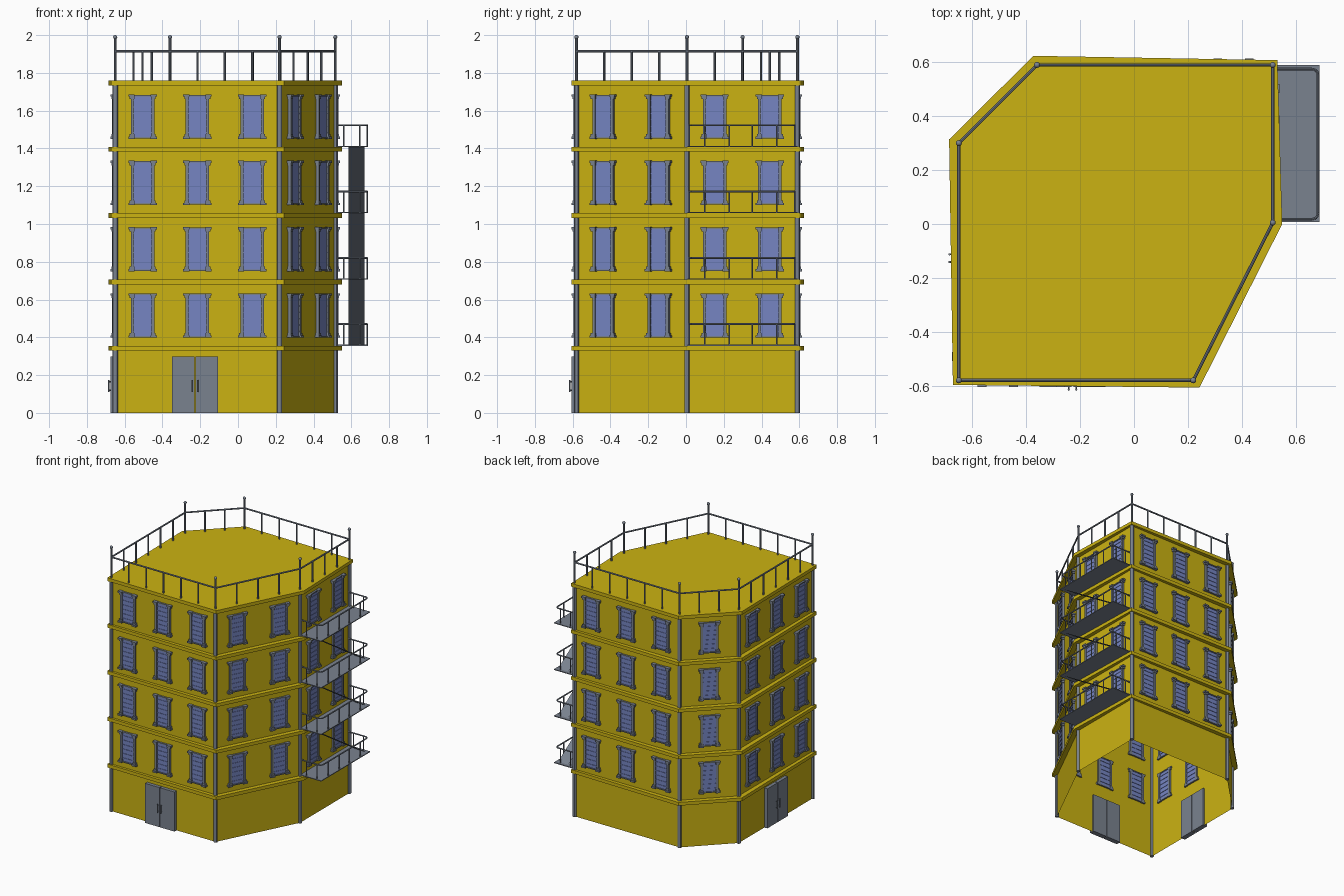
import bpy, bmesh, math
from mathutils import Matrix, Vector

cube = bpy.data.objects.get("Cube")
if cube:
    bpy.data.objects.remove(cube, do_unlink=True)


def material(name, color):
    m = bpy.data.materials.new(name)
    m.use_nodes = True
    m.diffuse_color = (*color, 1)
    m.node_tree.nodes["Principled BSDF"].inputs["Base Color"].default_value = (*color, 1)
    return m


YELLOW = material("ochre yellow", (0.6, 0.45, 0.006))
GREY = material("slate grey", (0.195, 0.225, 0.275))
BLUE = material("window blue", (0.18, 0.235, 0.54))

# Footprint of the walls and of the projecting ledges, counter-clockwise
WALL = [Vector(p) for p in [(-.65, -.58), (.22, -.58), (.515, .005), (.515, .59), (-.36, .59), (-.65, .3)]]
LEDGE = [Vector(p) for p in [(-.672, -.597), (.243, -.607), (.55, 0), (.532, .608), (-.373, .624), (-.686, .314)]]
FLOORS = [0.355 + 0.351 * i for i in range(5)]
ROOF = FLOORS[-1]
BAND = 0.025


def box(bm, lo, hi, mat=0):
    lo, hi = Vector(lo), Vector(hi)
    size = Matrix.Diagonal((*(hi - lo), 1))
    r = bmesh.ops.create_cube(bm, size=1, matrix=Matrix.Translation((lo + hi) / 2) @ size)
    for f in {f for v in r["verts"] for f in v.link_faces}:
        f.material_index = mat


def rod(bm, a, b, radius, sides=8):
    a, b = Vector(a), Vector(b)
    d = b - a
    turn = d.to_track_quat("Z", "Y").to_matrix().to_4x4()
    bmesh.ops.create_cone(bm, cap_ends=True, segments=sides, radius1=radius, radius2=radius,
                          depth=d.length, matrix=Matrix.Translation((a + b) / 2) @ turn)


def mesh_from(bm, name, mats):
    me = bpy.data.meshes.new(name)
    bm.to_mesh(me)
    bm.free()
    for m in mats:
        me.materials.append(m)
    return me


def place(me, name, matrix=None, smooth=False):
    ob = bpy.data.objects.new(name, me)
    bpy.context.collection.objects.link(ob)
    if matrix:
        ob.matrix_world = matrix
    if smooth:
        bpy.ops.object.select_all(action="DESELECT")
        ob.select_set(True)
        bpy.context.view_layer.objects.active = ob
        bpy.ops.object.shade_smooth_by_angle()
    return ob


def ring(bm, pts, z):
    return [bm.verts.new((p.x, p.y, z)) for p in pts]


def bridge(bm, a, b):
    for i in range(len(a)):
        j = (i + 1) % len(a)
        bm.faces.new((a[i], a[j], b[j], b[i]))


def sides():
    for i, a in enumerate(WALL):
        yield a, WALL[(i + 1) % len(WALL)]


def wall_frame(a, b, t, z=0):
    # Local x runs along the wall, local -y points outward
    d = (b - a).normalized()
    p = a.lerp(b, t)
    return Matrix(((d.x, -d.y, 0, p.x), (d.y, d.x, 0, p.y), (0, 0, 1, z), (0, 0, 0, 1)))


# Hollow outer walls, open underneath
bm = bmesh.new()
bridge(bm, ring(bm, WALL, 0), ring(bm, WALL, ROOF - BAND))
place(mesh_from(bm, "walls", [YELLOW]), "walls")

# Floor ledges wrap the walls
for k, z in enumerate(FLOORS[:-1]):
    bm = bmesh.new()
    rings = [ring(bm, WALL, z - BAND), ring(bm, LEDGE, z - BAND), ring(bm, LEDGE, z), ring(bm, WALL, z)]
    for lower, upper in zip(rings, rings[1:]):
        bridge(bm, lower, upper)
    place(mesh_from(bm, "ledge", [YELLOW]), f"ledge_{k + 1}")

# Roof slab
bm = bmesh.new()
low, high = ring(bm, LEDGE, ROOF - BAND), ring(bm, LEDGE, ROOF)
bridge(bm, low, high)
bm.faces.new(high)
bm.faces.new(low[::-1])
place(mesh_from(bm, "roof", [YELLOW]), "roof")

# Corner columns
bm = bmesh.new()
for p in WALL:
    rod(bm, (*p, 0), (*p, ROOF - BAND), 0.014, 12)
place(mesh_from(bm, "corner_columns", [GREY]), "corner_columns", smooth=True)

# Roof railing with knobbed corner posts
bm = bmesh.new()
RAIL = ROOF + 0.155
for a, b in sides():
    rod(bm, (*a, RAIL), (*b, RAIL), 0.006)
    rod(bm, (*a, ROOF), (*a, 1.985), 0.007)
    bmesh.ops.create_uvsphere(bm, u_segments=12, v_segments=8, radius=0.011,
                              matrix=Matrix.Translation((*a, 1.989)))
    n = round((b - a).length / 0.15)
    for i in range(1, n):
        p = a.lerp(b, i / n)
        rod(bm, (*p, ROOF), (*p, RAIL), 0.006)
place(mesh_from(bm, "roof_railing", [GREY]), "roof_railing", smooth=True)

# Window: pane, blind slats, side pilasters with caps and feet, header and sill
bm = bmesh.new()
H = 0.235
box(bm, (-.055, -.008, .008), (.055, .008, H - .008), 1)
for i in range(1, 7):
    z = H * i / 7
    box(bm, (-.05, -.011, z - .002), (.05, .011, z + .002), 1)
for s in (-1, 1):
    def block(x0, x1, y, z0, z1):
        xs = sorted((s * x0, s * x1))
        box(bm, (xs[0], -y, z0), (xs[1], .012, z1))
    block(.046, .062, .016, .02, H - .02)
    block(.044, .069, .02, .01, .025)
    block(.042, .075, .025, 0, .012)
    block(.044, .069, .02, H - .025, H - .01)
    block(.042, .075, .025, H - .012, H)
box(bm, (-.045, -.014, H - .01), (.045, .012, H - .002))
box(bm, (-.045, -.014, .002), (.045, .012, .01))
window = mesh_from(bm, "window", [GREY, BLUE])

count = 0
for a, b in sides():
    n = max(1, round((b - a).length / 0.3))
    for z in FLOORS[:-1]:
        for i in range(n):
            count += 1
            place(window, f"window_{count}", wall_frame(a, b, (i + 0.5) / n, z + 0.043))

# Double door with bar handles, on the front and left-hand walls
bm = bmesh.new()
for s in (-1, 1):
    xs = sorted((s * .003, s * .122))
    box(bm, (xs[0], -.025, 0), (xs[1], .012, .298))
    x = s * .014
    rod(bm, (x, -.035, .11), (x, -.035, .175), .004)
    for z in (.12, .165):
        rod(bm, (x, -.02, z), (x, -.035, z), .003)
door = mesh_from(bm, "double_door", [GREY])
place(door, "front_door", wall_frame(WALL[0], WALL[1], 0.485))
place(door, "side_door", wall_frame(WALL[5], WALL[0], 0.485))

# Balconies: thin slab, rounded rail and balusters
bm = bmesh.new()
box(bm, (.515, .008, 0), (.688, .59, .006))
TOP = 0.115
X0, X1, Y0, Y1, R = .517, .683, .018, .575, .022
path = [Vector((X0, Y0))]
for cy, start in ((Y0 + R, -90), (Y1 - R, 0)):
    for i in range(5):
        t = math.radians(start + 22.5 * i)
        path.append(Vector((X1 - R + R * math.cos(t), cy + R * math.sin(t))))
path.append(Vector((X0, Y1)))
for p, q in zip(path, path[1:]):
    rod(bm, (*p, TOP), (*q, TOP), .005)
stands = [(X1, y) for y in (.1, .23, .35, .48)]
stands += [(x, y) for y in (Y0, Y1) for x in (.56, .645)]
for p in stands:
    rod(bm, (*p, 0), (*p, TOP), .004)
balcony = mesh_from(bm, "balcony", [GREY])
for k, z in enumerate(FLOORS[:-1]):
    place(balcony, f"balcony_{k + 1}", Matrix.Translation((0, 0, z)))

# Sloping stair ramps joining the balconies
bm = bmesh.new()
rise = FLOORS[1] - FLOORS[0]
bm.faces.new([bm.verts.new(v) for v in
              [(.585, .03, rise), (.67, .03, rise), (.67, .57, 0), (.585, .57, 0)]])
ramp = mesh_from(bm, "stair_ramp", [GREY])
for k, z in enumerate(FLOORS[:-2]):
    place(ramp, f"stair_ramp_{k + 1}", Matrix.Translation((0, 0, z + 0.003)))
